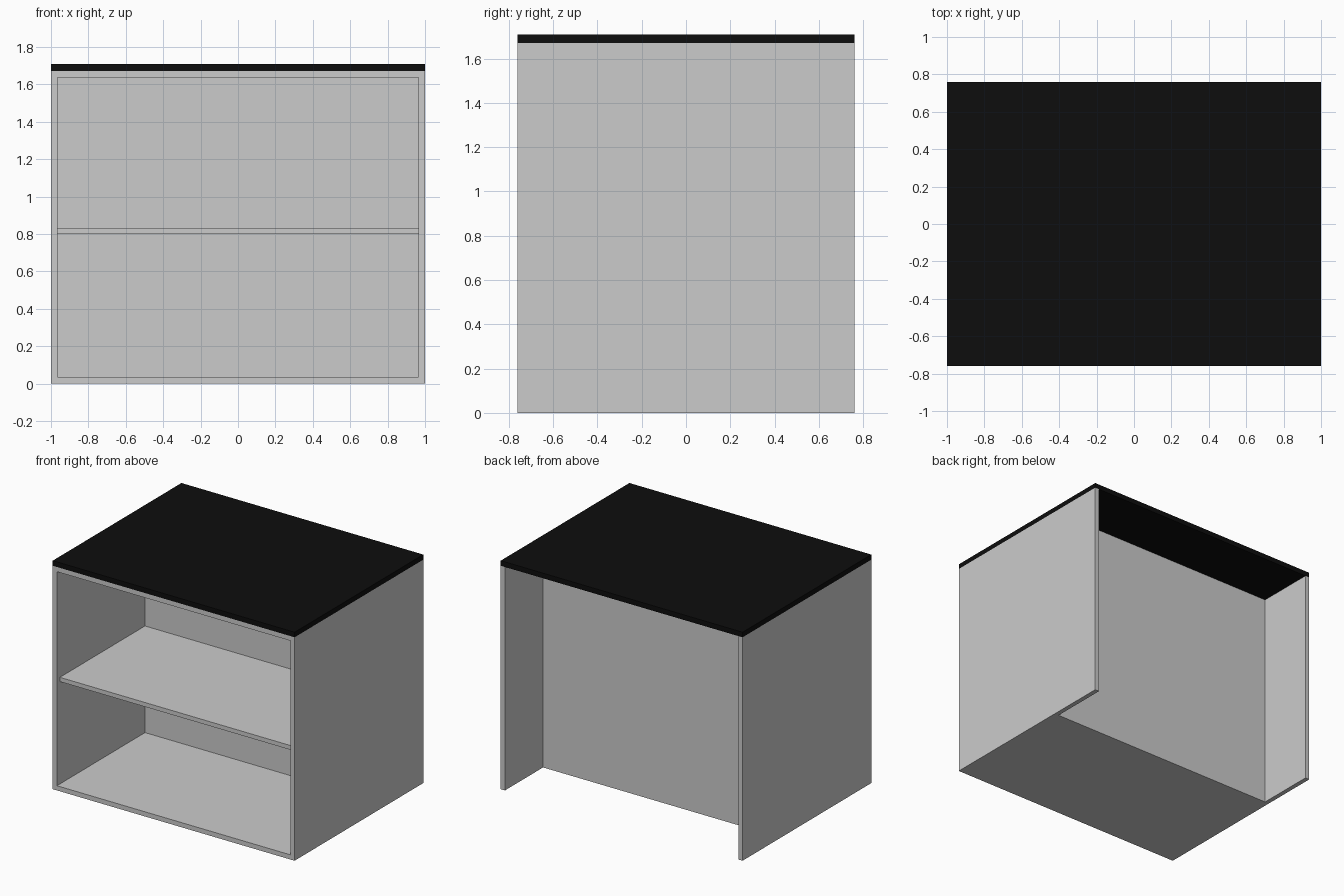
import bpy, bmesh

if "Cube" in bpy.data.objects:
    bpy.data.objects.remove(bpy.data.objects["Cube"])

T = 0.035            # board thickness
HX, HY = 1.0, 0.76   # half width, half depth
TOP = 1.67           # underside of the counter
BACK = 0.31          # rear face of the recessed back panel


def board(name, lo, hi):
    """Box object spanning two opposite corners."""
    mesh = bpy.data.meshes.new(name)
    bm = bmesh.new()
    bmesh.ops.create_cube(bm, size=1)
    for v in bm.verts:
        v.co = [h if c > 0 else l for c, l, h in zip(v.co, lo, hi)]
    bm.to_mesh(mesh)
    bm.free()
    obj = bpy.data.objects.new(name, mesh)
    bpy.context.collection.objects.link(obj)
    return obj


IX = HX - T          # inner face of the sides

# Full-depth side panels
board("left_side", (-HX, -HY, 0), (-IX, HY, TOP))
board("right_side", (IX, -HY, 0), (HX, HY, TOP))

# Floor and top boards, ending flush with the back panel
board("bottom_panel", (-IX, -HY, 0), (IX, BACK, T))
board("top_panel", (-IX, -HY, TOP - T), (IX, BACK, TOP))

# Recessed back panel between floor and top boards
board("back_panel", (-IX, BACK - 0.03, T), (IX, BACK, TOP - T))

# Shelf, set slightly back from the front
board("shelf", (-IX, -HY + T, 0.80), (IX, BACK - 0.03, 0.832))

# Black counter
counter = board("countertop", (-HX, -HY, TOP), (HX, HY, 1.708))
black = bpy.data.materials.new("black")
black.diffuse_color = (0.004, 0.004, 0.004, 1)
black.use_nodes = True
black.node_tree.nodes["Principled BSDF"].inputs["Base Color"].default_value = black.diffuse_color
counter.data.materials.append(black)
